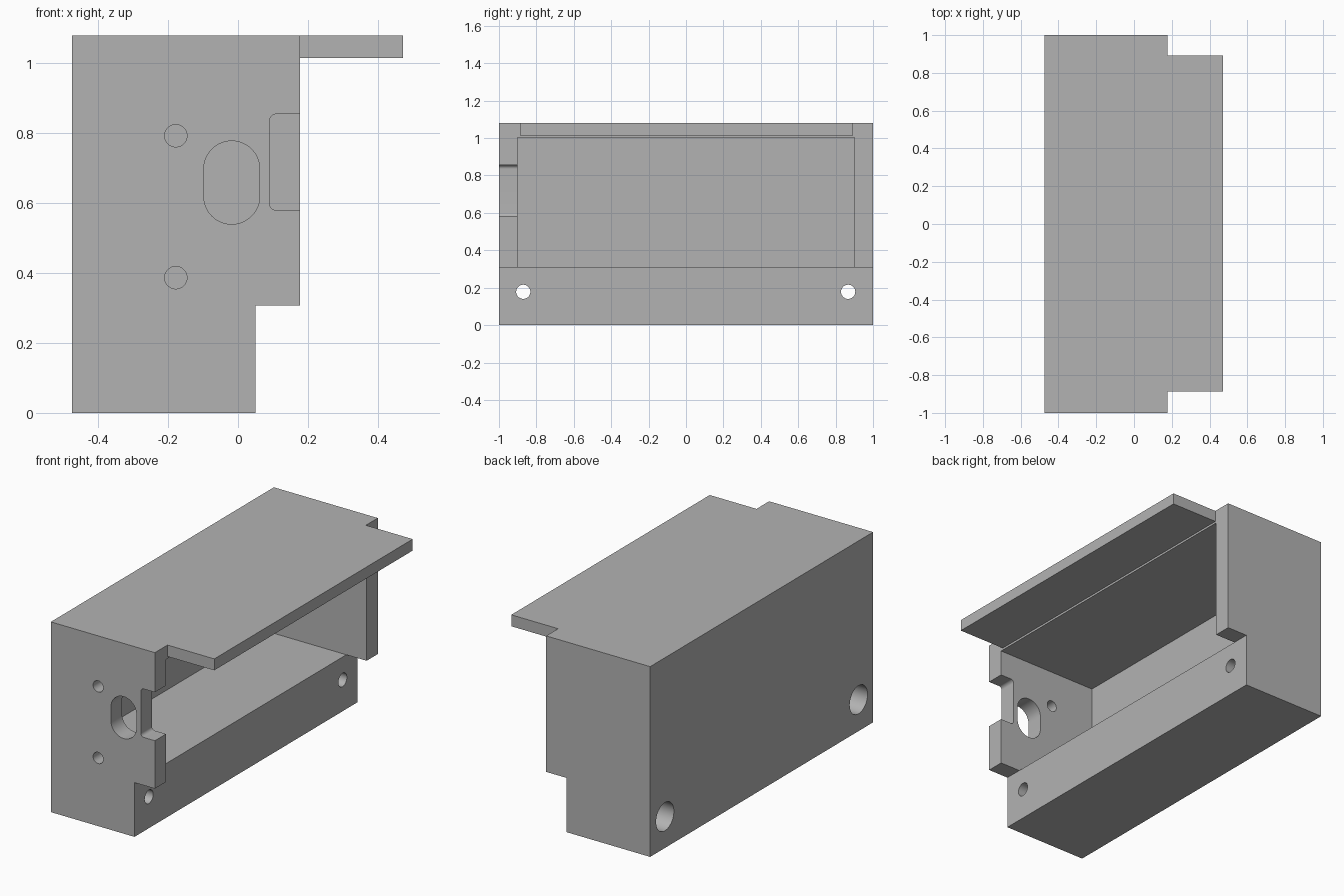
import bpy, bmesh, math
from mathutils import Vector

default = bpy.data.objects.get("Cube")
if default:
    bpy.data.objects.remove(default, do_unlink=True)

grey = bpy.data.materials.new("plain grey")
grey.use_nodes = True
colour = (0.45, 0.45, 0.45, 1)
grey.diffuse_color = colour
grey.node_tree.nodes["Principled BSDF"].inputs["Base Color"].default_value = colour


def prism(name, points, depth):
    """Extrude a closed outline of 3D points along a depth vector."""
    bm = bmesh.new()
    face = bm.faces.new([bm.verts.new(p) for p in points])
    grown = bmesh.ops.extrude_face_region(bm, geom=[face], use_keep_orig=True)
    moved = [v for v in grown["geom"] if isinstance(v, bmesh.types.BMVert)]
    bmesh.ops.translate(bm, verts=moved, vec=Vector(depth))
    bmesh.ops.recalc_face_normals(bm, faces=bm.faces)
    mesh = bpy.data.meshes.new(name)
    bm.to_mesh(mesh)
    bm.free()
    mesh.materials.append(grey)
    obj = bpy.data.objects.new(name, mesh)
    bpy.context.collection.objects.link(obj)
    return obj


def box(name, x0, x1, y0, y1, z0, z1):
    outline = [(x0, y0, z0), (x1, y0, z0), (x1, y0, z1), (x0, y0, z1)]
    return prism(name, outline, (0, y1 - y0, 0))


def rounded(x0, x1, z0, z1, r, steps=12):
    """Rounded rectangle outline as (x, z) pairs."""
    corners = [(x1 - r, z1 - r), (x0 + r, z1 - r), (x0 + r, z0 + r), (x1 - r, z0 + r)]
    pts = []
    for i, (cx, cz) in enumerate(corners):
        for s in range(steps + 1):
            a = (i + s / steps) * math.pi / 2
            p = (cx + r * math.cos(a), cz + r * math.sin(a))
            if not pts or math.dist(p, pts[-1]) > 1e-4:
                pts.append(p)
    if math.dist(pts[0], pts[-1]) < 1e-4:
        pts.pop()
    return pts


def front_cut(name, *size):
    """Cutter through the front wall only."""
    return prism(name, [(x, -1.1, z) for x, z in rounded(*size)], (0, 0.25, 0))


def side_cut(name, y, z, r, x0, x1):
    ring = rounded(y - r, y + r, z - r, z + r, r)
    return prism(name, [(x0, a, b) for a, b in ring], (x1 - x0, 0, 0))


def combine(target, tool, operation):
    mod = target.modifiers.new(tool.name, "BOOLEAN")
    mod.operation, mod.object, mod.solver = operation, tool, "EXACT"
    bpy.context.view_layer.objects.active = target
    bpy.ops.object.modifier_apply(modifier=mod.name)
    bpy.data.objects.remove(tool, do_unlink=True)


# Housing with a stepped side profile
BACK, EDGE, FOOT, LEDGE, TOP = -0.475, 0.178, 0.05, 0.308, 1.08
profile = [(BACK, 0), (FOOT, 0), (FOOT, LEDGE), (EDGE, LEDGE), (EDGE, TOP), (BACK, TOP)]
housing = prism("housing", [(x, -1, z) for x, z in profile], (0, 2, 0))

# Overhanging top lip
combine(housing, box("top_lip", 0, 0.472, -0.887, 0.893, 1.015, TOP), "UNION")

# Open cavity, thin wall on the closed side
combine(housing, box("cavity", -0.46, EDGE, -0.9, 0.9, LEDGE, 1.003), "DIFFERENCE")

# Front wall openings: slot, edge notch, two round holes
cutters = [front_cut("slot", -0.098, 0.062, 0.54, 0.778, 0.08),
           front_cut("notch", 0.09, 0.3, 0.58, 0.855, 0.02)]
for z in (0.387, 0.793):
    cutters.append(front_cut("round_hole", -0.21, -0.146, z - 0.032, z + 0.032, 0.032))

# Mounting holes through the base, with wide bores on the closed side
for y in (-0.87, 0.867):
    cutters.append(side_cut("mounting_hole", y, 0.178, 0.038, -0.6, 0.2))
    cutters.append(side_cut("wide_bore", y, 0.178, 0.08, -0.6, -0.05))

for cutter in cutters:
    combine(housing, cutter, "DIFFERENCE")

bpy.ops.object.select_all(action="DESELECT")
housing.select_set(True)
bpy.context.view_layer.objects.active = housing
bpy.ops.object.shade_smooth_by_angle(angle=math.radians(30))
